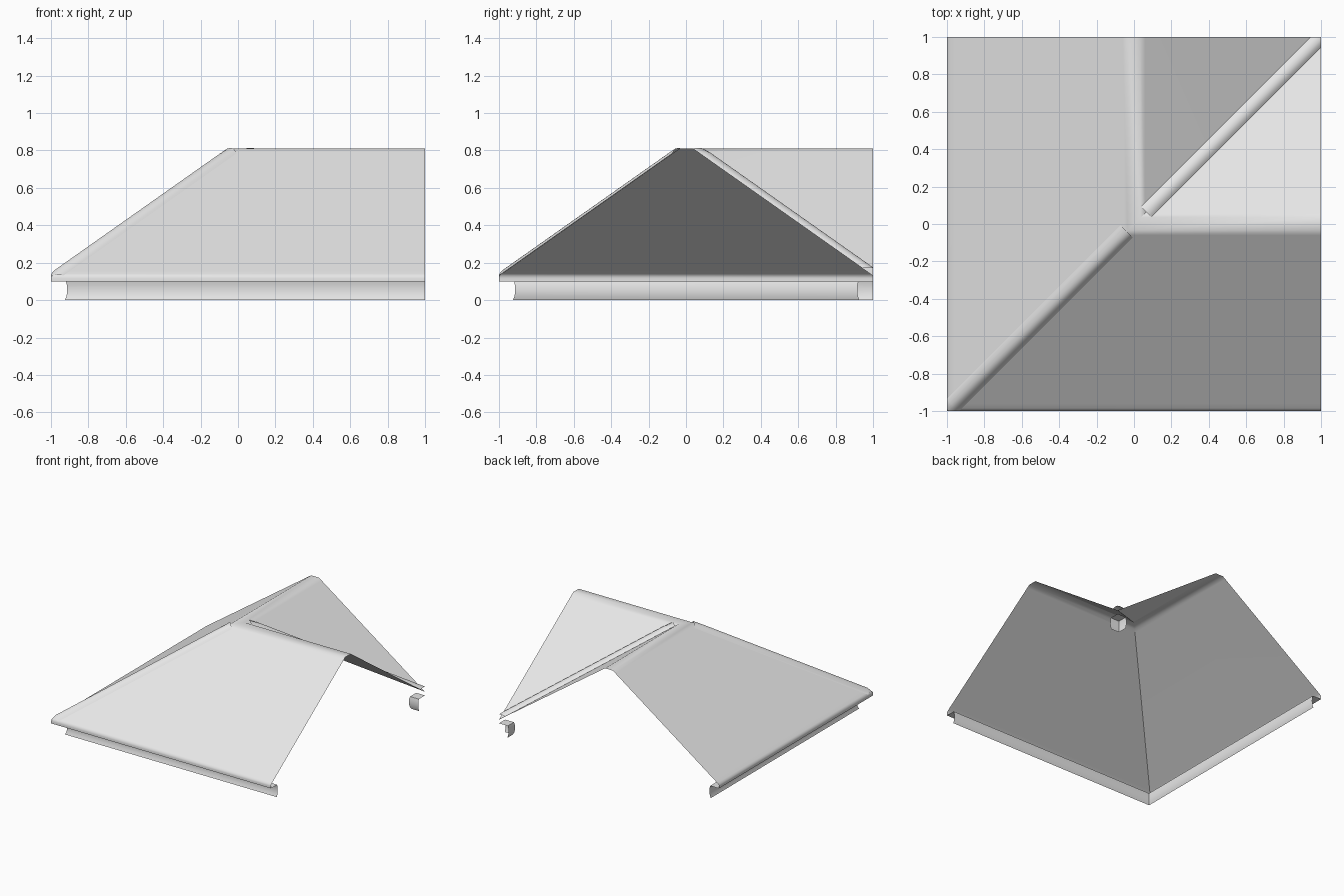
import bpy, bmesh, math

cube = bpy.data.objects.get("Cube")
if cube:
    bpy.data.objects.remove(cube, do_unlink=True)

mat = bpy.data.materials.new("light_grey")
mat.use_nodes = True
GREY = (0.8, 0.8, 0.8, 1)
mat.diffuse_color = GREY
mat.node_tree.nodes["Principled BSDF"].inputs["Base Color"].default_value = GREY

APEX, PITCH, TOP = 0.835, 0.705, 0.81


def slope(d):
    """Height of the roof plane at distance d from the ridge line."""
    return APEX - PITCH * abs(d)


def sheet(name, rows, clip=False):
    """Skin a grid of points into a smooth sheet."""
    bm = bmesh.new()
    grid = [[bm.verts.new(p) for p in row] for row in rows]
    for a, b in zip(grid, grid[1:]):
        for i in range(len(a) - 1):
            bm.faces.new((a[i], a[i + 1], b[i + 1], b[i]))
    if clip:
        for axis in ((1, 0, 0), (0, 1, 0), (-1, 0, 0), (0, -1, 0)):
            bmesh.ops.bisect_plane(bm, geom=bm.verts[:] + bm.edges[:] + bm.faces[:],
                                   plane_co=axis, plane_no=axis, clear_outer=True)
    bmesh.ops.remove_doubles(bm, verts=bm.verts, dist=0.0001)
    bmesh.ops.dissolve_degenerate(bm, edges=bm.edges, dist=0.0001)
    bm.normal_update()
    if sum(f.normal.z * f.calc_area() for f in bm.faces) < 0:
        bmesh.ops.reverse_faces(bm, faces=bm.faces)
    mesh = bpy.data.meshes.new(name)
    bm.to_mesh(mesh)
    bm.free()
    mesh.materials.append(mat)
    obj = bpy.data.objects.new(name, mesh)
    bpy.context.collection.objects.link(obj)
    bpy.ops.object.select_all(action='DESELECT')
    obj.select_set(True)
    bpy.context.view_layer.objects.active = obj
    bpy.ops.object.shade_smooth_by_angle(angle=math.radians(42))
    return obj


def corner_sweep(name, profile):
    """Carry a (distance, height) profile round the mitred corner."""
    return sheet(name, [[(d, 1, z), (d, d, z), (1, d, z)] for d, z in profile])


# Roof skin: eave lip, outer slopes, flat ridge, inner slopes
corner_sweep("roof_skin", [
    (-0.92, 0.1), (-1, 0.1), (-1, 0.118), (-0.997, 0.13), (-0.985, slope(0.985)),
    (-0.96, slope(0.96)), (-0.06, slope(0.06)), (-0.035, TOP),
    (0.035, TOP), (0.06, slope(0.06)), (1, slope(1))])

# Coved boards under the eaves
cove = [(0.925, 0), (0.917, 0.02), (0.913, 0.05), (0.915, 0.08), (0.92, 0.1)]
corner_sweep("outer_eave_board", [(-d, z) for d, z in cove])
corner_sweep("inner_eave_board", cove + [(1, 0.1)])


def roll(name, stations, width, bulge, side):
    """Rounded cover strip along the diagonal; side is -1 on the hip, 1 in the valley."""
    rows = []
    for c, drop in stations:
        base = slope(abs(c) - side * width / 2) + 0.001
        row = []
        for i in range(9):
            s = i / 4 - 1
            z = min(base + bulge * (1 - s * s) - drop, TOP + 0.002)
            row.append((c + s * width / 2, c - s * width / 2, z))
        rows.append(row)
    return sheet(name, rows, clip=True)


# Cover strips on the hip and in the valley
roll("hip_cover", [(-1.03, 0.035), (-0.97, 0), (-0.09, 0), (-0.04, 0)], 0.065, 0.035, -1)
roll("valley_cover", [(0.065, 0), (0.12, 0), (1.03, 0)], 0.055, 0.02, 1)
